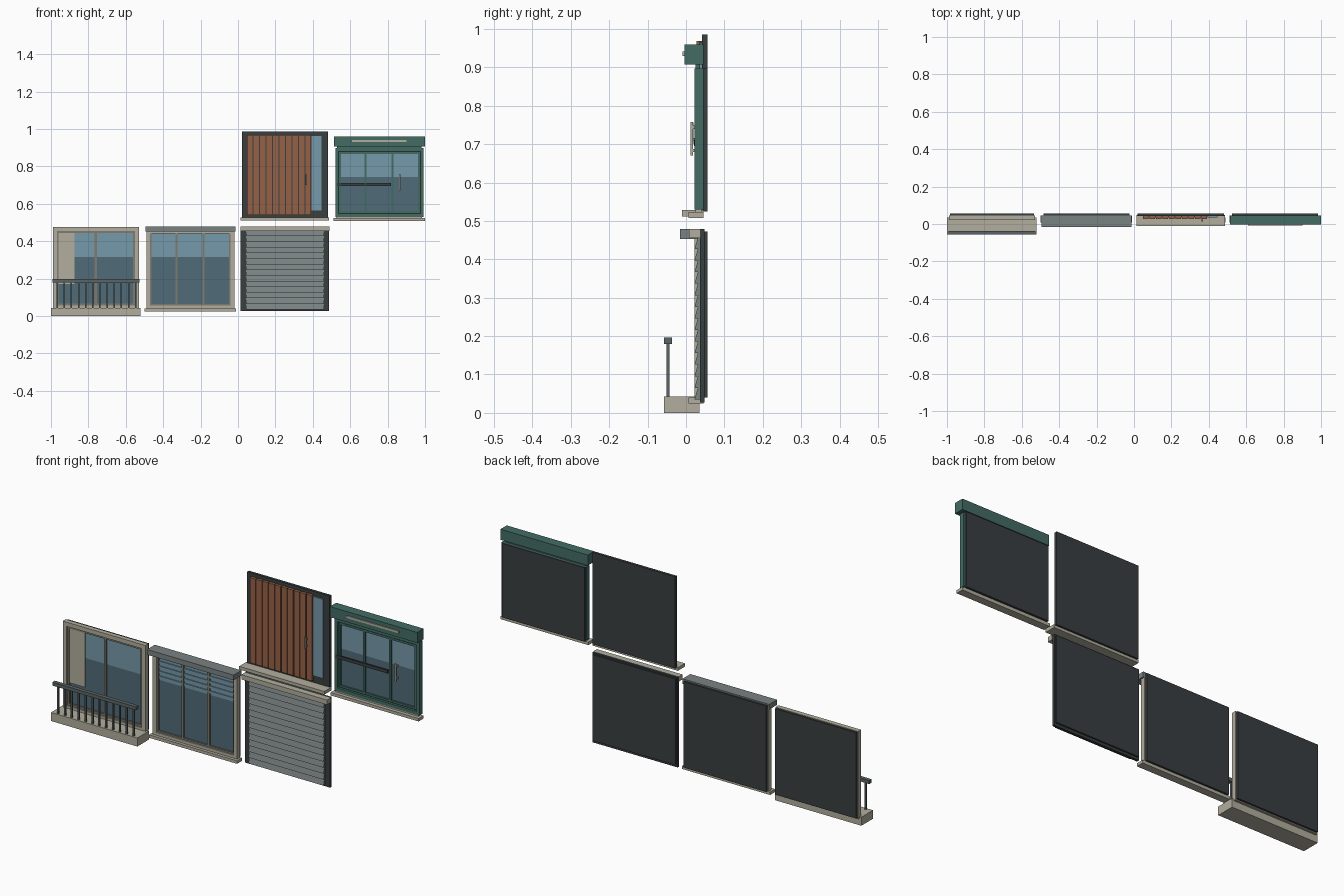
import bpy
import bmesh

cube = bpy.data.objects.get("Cube")
if cube:
    bpy.data.objects.remove(cube, do_unlink=True)


def material(name, r, g, b):
    # colours are given as screen values and converted to linear
    lin = [((c / 255 + 0.055) / 1.055) ** 2.4 for c in (r, g, b)] + [1.0]
    m = bpy.data.materials.new(name)
    m.use_nodes = True
    m.diffuse_color = lin
    m.node_tree.nodes["Principled BSDF"].inputs["Base Color"].default_value = lin
    return m


STONE = material("warm_stone", 178, 174, 158)
TAN = material("tan_metal", 126, 124, 112)
GREY = material("shutter_grey", 122, 130, 130)
STEEL = material("railing_steel", 92, 100, 102)
DARK = material("charcoal", 57, 62, 64)
GREEN = material("painted_green", 67, 108, 100)
WOOD = material("brown_wood", 150, 97, 71)
SKY = material("light_glass", 118, 154, 171)
GLASS = material("dark_glass", 80, 107, 120)


def mesh_object(name, bm, mat):
    me = bpy.data.meshes.new(name)
    bmesh.ops.recalc_face_normals(bm, faces=bm.faces)
    bm.to_mesh(me)
    bm.free()
    me.materials.append(mat)
    ob = bpy.data.objects.new(name, me)
    bpy.context.collection.objects.link(ob)
    return ob


def add_box(bm, xs, ys, zs):
    made = bmesh.ops.create_cube(bm, size=1)["verts"]
    for v in made:
        for i, (lo, hi) in enumerate((xs, ys, zs)):
            v.co[i] = lo if v.co[i] < 0 else hi


def boxes(name, mat, *parts):
    bm = bmesh.new()
    for part in parts:
        add_box(bm, *part)
    return mesh_object(name, bm, mat)


def frame(name, mat, xs, ys, zs, w):
    (a, b), (c, d) = xs, zs
    boxes(name, mat,
          ((a, a + w), ys, zs), ((b - w, b), ys, zs),
          ((a + w, b - w), ys, (c, c + w)), ((a + w, b - w), ys, (d - w, d)))


def mullions(name, mat, centres, ys, zs, w=0.012):
    boxes(name, mat, *[((x - w / 2, x + w / 2), ys, zs) for x in centres])


def glazing(name, xs, zs, split, y=0.036):
    boxes(name + "_lower_glass", GLASS, (xs, (y, 0.046), (zs[0], split)))
    boxes(name + "_upper_glass", SKY, (xs, (y, 0.046), (split, zs[1])))


DEPTH = (0.022, 0.046)
INNER = (0.028, 0.044)
BACK = (0.045, 0.056)

# Balcony window
boxes("balcony_back_panel", DARK, ((-0.985, -0.535), BACK, (0.04, 0.472)))
frame("balcony_outer_frame", STONE, (-0.99, -0.53), DEPTH, (0.035, 0.475), 0.021)
frame("balcony_inner_frame", TAN, (-0.969, -0.551), INNER, (0.056, 0.454), 0.01)
glazing("balcony", (-0.965, -0.555), (0.05, 0.46), 0.315)
mullions("balcony_mullion", TAN, [-0.76], INNER, (0.06, 0.45))
boxes("balcony_curtain", STONE, ((-0.965, -0.873), (0.03, 0.035), (0.17, 0.446)))
boxes("balcony_slab", STONE, ((-1.0, -0.52), (-0.057, 0.035), (0, 0.043)))

# Balcony railing
boxes("railing_top", STEEL, ((-0.993, -0.527), (-0.057, -0.037), (0.18, 0.197)))
count = 12
step = (0.967 - 0.547) / (count - 1)
mullions("railing_balusters", STEEL, [-0.967 + i * step for i in range(count)],
         (-0.051, -0.043), (0.043, 0.18), 0.008)

# Three-pane window with blind
boxes("wide_back_panel", DARK, ((-0.485, -0.025), BACK, (0.04, 0.472)))
frame("wide_outer_frame", STONE, (-0.49, -0.02), DEPTH, (0.035, 0.46), 0.02)
frame("wide_inner_frame", TAN, (-0.47, -0.04), INNER, (0.055, 0.452), 0.008)
glazing("wide", (-0.465, -0.045), (0.05, 0.455), 0.315)
mullions("wide_mullions", TAN, [-0.329, -0.185], INNER, (0.06, 0.45))
boxes("wide_blind_slats", SKY, *[((-0.462, -0.048), (0.031, 0.036), (z, z + 0.012))
                                 for z in (0.325, 0.35, 0.375, 0.4, 0.425)])
boxes("wide_header", GREY, ((-0.495, -0.013), (-0.016, 0.046), (0.453, 0.479)))
boxes("wide_sill", STONE, ((-0.5, -0.01), (0.007, 0.046), (0.025, 0.04)))

# Roller shutter
boxes("shutter_guide_panel", DARK, ((0.013, 0.487), (0.036, 0.048), (0.027, 0.479)))
boxes("shutter_back_panel", DARK, ((0.02, 0.48), (0.048, 0.056), (0.04, 0.472)))
boxes("shutter_header", STONE, ((0.013, 0.49), (0.008, 0.036), (0.455, 0.479)))
bm = bmesh.new()
rows, z0, z1 = 14, 0.035, 0.457
pitch = (z1 - z0) / rows
for i in range(rows):
    z = z0 + i * pitch
    wedge = [(0.037, z), (0.022, z), (0.031, z + pitch), (0.037, z + pitch)]
    face = bm.faces.new([bm.verts.new((0.042, y, h)) for y, h in wedge])
    ext = bmesh.ops.extrude_face_region(bm, geom=[face], use_keep_orig=True)
    for v in ext["geom"]:
        if isinstance(v, bmesh.types.BMVert):
            v.co.x = 0.46
mesh_object("shutter_slats", bm, GREY)

# Sliding plank door
boxes("door_back_panel", DARK, ((0.022, 0.48), (0.042, 0.056), (0.525, 0.986)))
boxes("door_side_glass", SKY, ((0.393, 0.447), (0.035, 0.043), (0.565, 0.963)))
boxes("door_core", DARK, ((0.047, 0.391), (0.034, 0.043), (0.541, 0.968)))
planks = 10
pw = (0.393 - 0.045) / planks
mullions("door_planks", WOOD, [0.045 + pw * (i + 0.5) for i in range(planks)],
         (0.028, 0.042), (0.54, 0.969), pw - 0.004)
boxes("door_handle", TAN, ((0.36, 0.368), (0.014, 0.02), (0.7, 0.757)),
      ((0.361, 0.367), (0.02, 0.028), (0.708, 0.716)),
      ((0.361, 0.367), (0.02, 0.028), (0.741, 0.749)))
boxes("door_sill", STONE, ((0.013, 0.487), (-0.01, 0.046), (0.512, 0.528)))

# Green shopfront window
boxes("green_back_panel", DARK, ((0.525, 0.985), BACK, (0.525, 0.897)))
frame("green_outer_frame", GREEN, (0.52, 0.993), DEPTH, (0.53, 0.897), 0.017)
frame("green_frame_recess", DARK, (0.537, 0.976), (0.034, 0.046), (0.547, 0.88), 0.005)
frame("green_inner_frame", GREEN, (0.541, 0.972), INNER, (0.551, 0.876), 0.01)
glazing("green", (0.545, 0.968), (0.555, 0.872), 0.743)
mullions("green_mullions", GREEN, [0.682, 0.826], INNER, (0.56, 0.866))
boxes("green_push_bar", DARK, ((0.528, 0.818), (0.021, 0.028), (0.695, 0.711)))
boxes("green_handle", STONE, ((0.861, 0.869), (0.012, 0.018), (0.67, 0.758)),
      ((0.862, 0.868), (0.018, 0.036), (0.68, 0.688)),
      ((0.862, 0.868), (0.018, 0.036), (0.74, 0.748)))
boxes("green_header", GREEN, ((0.514, 1.0), (-0.004, 0.046), (0.907, 0.96)))
boxes("green_header_neck", GREEN, ((0.53, 0.98), (0.025, 0.036), (0.89, 0.91)))
boxes("green_header_strip", STONE, ((0.61, 0.9), (-0.009, -0.004), (0.93, 0.941)))
boxes("green_sill", STONE, ((0.51, 1.0), (0.007, 0.046), (0.508, 0.523)))
boxes("green_sill_riser", STONE, ((0.525, 0.985), (0.025, 0.042), (0.52, 0.532)))
